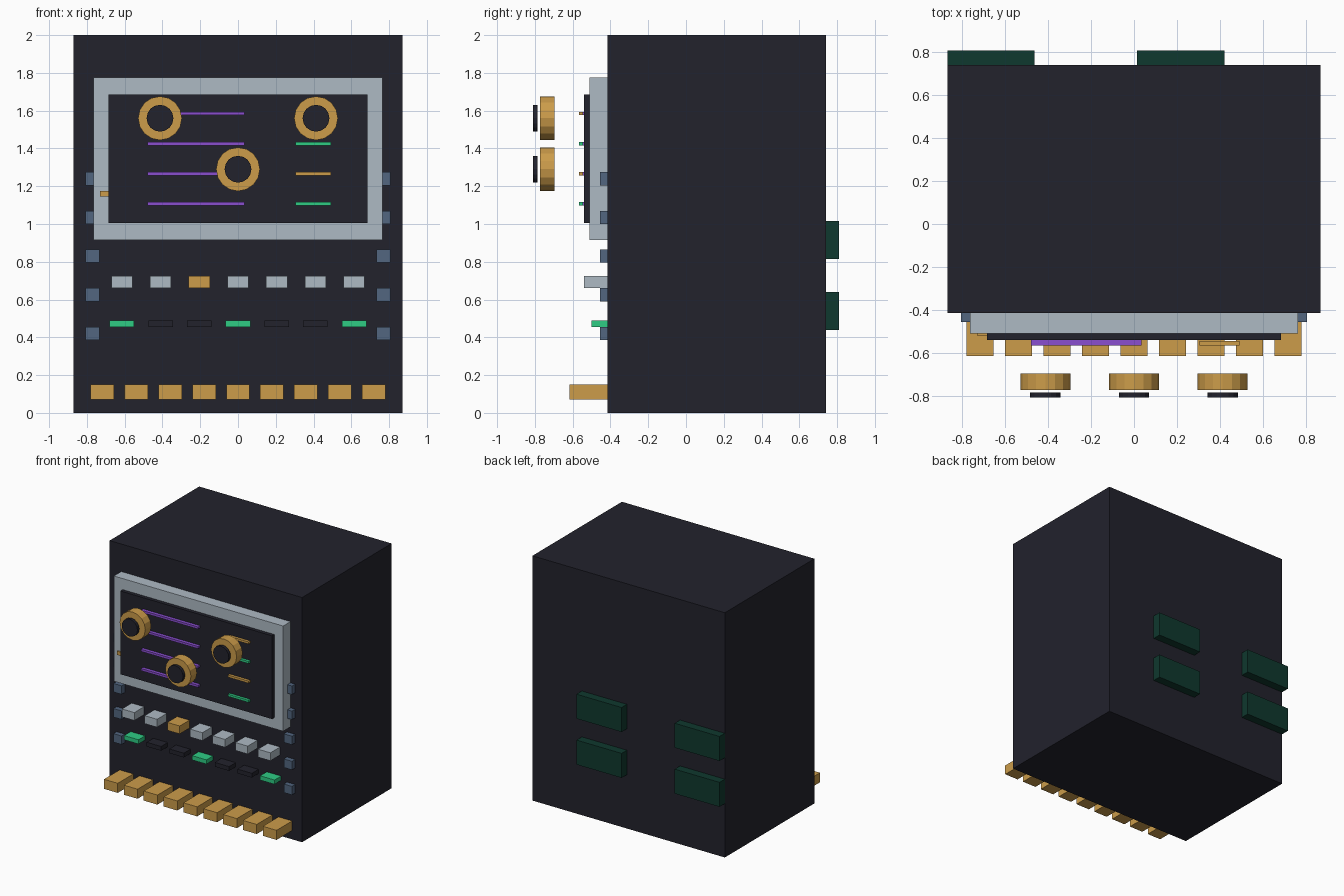
import bpy, math

old = bpy.data.objects.get("Cube")
if old:
    bpy.data.objects.remove(old, do_unlink=True)


def material(name, *srgb):
    """Flat colour given as 0-255 display values, stored as linear."""
    lin = [((c / 255 + 0.055) / 1.055) ** 2.4 for c in srgb]
    m = bpy.data.materials.new(name)
    m.use_nodes = True
    m.diffuse_color = (*lin, 1)
    m.node_tree.nodes["Principled BSDF"].inputs["Base Color"].default_value = (*lin, 1)
    return m


dark = material("charcoal", 34, 34, 44)
silver = material("silver grey", 174, 186, 196)
brass = material("brass", 204, 156, 74)
green = material("bright green", 46, 204, 132)
purple = material("purple", 138, 78, 208)
slate = material("slate blue", 82, 102, 128)
forest = material("dark green", 15, 56, 46)


def box(name, mat, x, y, z):
    """Box from (min, max) ranges on each axis."""
    ranges = (x, y, z)
    bpy.ops.mesh.primitive_cube_add(size=1, location=[(a + b) / 2 for a, b in ranges])
    ob = bpy.context.object
    ob.scale = [b - a for a, b in ranges]
    bpy.ops.object.transform_apply(location=False, rotation=False, scale=True)
    ob.name = name
    ob.data.materials.append(mat)


def around(c, size):
    return (c - size / 2, c + size / 2)


def disc(name, mat, x, z, radius, y, sides):
    """Cylinder whose axis runs front to back."""
    bpy.ops.mesh.primitive_cylinder_add(
        vertices=sides, radius=radius, depth=y[1] - y[0],
        location=(x, sum(y) / 2, z), rotation=(math.pi / 2, 0, 0))
    ob = bpy.context.object
    ob.name = name
    ob.data.materials.append(mat)


FACE = -0.415  # front of the cabinet

# Cabinet, display frame and screen
box("cabinet", dark, (-0.87, 0.87), (FACE, 0.741), (0, 2))
box("display_frame", silver, (-0.765, 0.765), (-0.51, FACE), (0.915, 1.775))
box("screen", dark, (-0.685, 0.685), (-0.54, -0.51), (1.005, 1.685))
box("frame_tab", brass, (-0.73, -0.66), (-0.522, -0.5), (1.145, 1.175))

# Readout lines on the screen
for i, z in enumerate((1.585, 1.425, 1.265, 1.108)):
    box("long_line", purple, (-0.48, 0.035), (-0.567, -0.54), around(z, 0.018))
    box("short_line", green if i % 2 else brass, (0.305, 0.493), (-0.567, -0.545), around(z, 0.018))

# Knobs with dark caps
for x, z in ((-0.413, 1.56), (0, 1.29), (0.413, 1.56)):
    disc("knob", brass, x, z, 0.116, (-0.773, -0.696), 16)
    disc("knob_cap", dark, x, z, 0.071, (-0.81, -0.785), 16)

# Key row and indicator row
for i in range(7):
    x = (i - 3) * 0.205
    box("key", brass if i == 2 else silver, around(x, 0.112), (-0.54, FACE), (0.66, 0.725))
    box("indicator", dark if i % 3 else green, around(x, 0.13), (-0.5, FACE), (0.455, 0.49))

# Contact tabs along the base
for i in range(9):
    box("contact_tab", brass, around((i - 4) * 0.1795, 0.124), (-0.616, FACE), (0.072, 0.15))

# Side studs
for side in (-1, 1):
    for i in range(5):
        box("side_stud", slate, around(side * 0.77, 0.074), (-0.456, FACE),
            around(0.42 + i * 0.205, 0.07))

# Rear blocks
for x in ((-0.87, -0.465), (0.015, 0.423)):
    for z in ((0.44, 0.64), (0.815, 1.015)):
        box("rear_block", forest, x, (0.741, 0.81), z)
